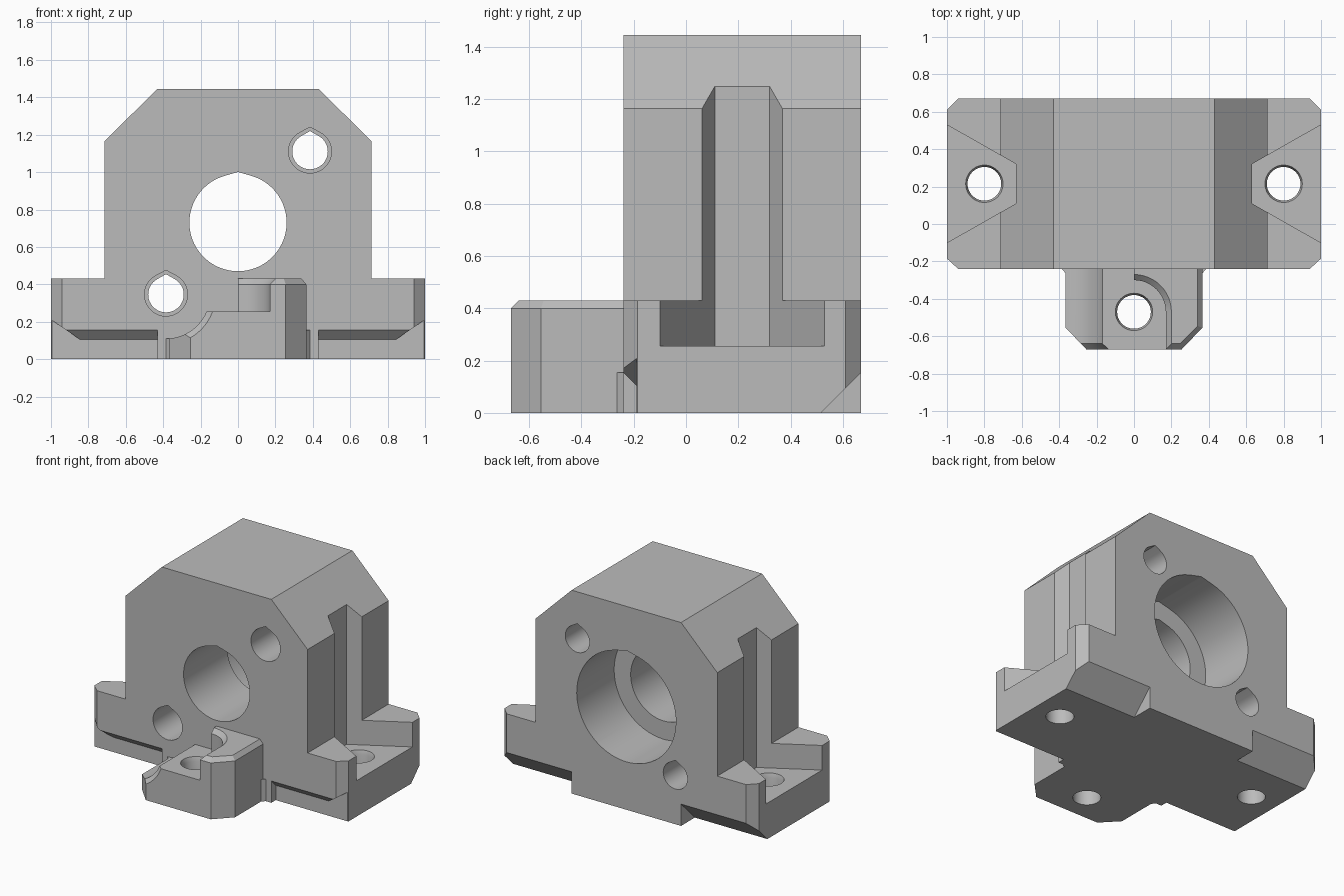
import bpy, bmesh
from math import sin, cos, pi, acos

if "Cube" in bpy.data.objects:
    bpy.data.objects.remove(bpy.data.objects["Cube"], do_unlink=True)

grey = bpy.data.materials.new("light grey")
grey.use_nodes = True
grey.diffuse_color = (0.5, 0.5, 0.5, 1)
grey.node_tree.nodes["Principled BSDF"].inputs["Base Color"].default_value = (0.5, 0.5, 0.5, 1)


def loft(name, rings):
    """Closed solid through rings of equal point count."""
    bm = bmesh.new()
    rows = [[bm.verts.new(p) for p in ring] for ring in rings]
    for a, b in zip(rows, rows[1:]):
        for i in range(len(a)):
            j = (i + 1) % len(a)
            bm.faces.new((a[i], a[j], b[j], b[i]))
    bm.faces.new(rows[0])
    bm.faces.new(rows[-1])
    bmesh.ops.recalc_face_normals(bm, faces=bm.faces)
    mesh = bpy.data.meshes.new(name)
    bm.to_mesh(mesh)
    bm.free()
    mesh.materials.append(grey)
    ob = bpy.data.objects.new(name, mesh)
    bpy.context.scene.collection.objects.link(ob)
    return ob


def along_x(name, pts, lo, hi):
    return loft(name, [[(x, y, z) for y, z in pts] for x in (lo, hi)])


def along_y(name, pts, lo, hi):
    return loft(name, [[(x, y, z) for x, z in pts] for y in (lo, hi)])


def along_z(name, pts, lo, hi):
    return loft(name, [[(x, y, z) for x, y in pts] for z in (lo, hi)])


def box(x0, x1, y0, y1):
    return [(x0, y0), (x1, y0), (x1, y1), (x0, y1)]


def circle(cx, cy, r, n=48):
    return [(cx + r * cos(2 * pi * i / n), cy + r * sin(2 * pi * i / n)) for i in range(n)]


def teardrop(cx, cz, r, peak, n=56):
    """Circle whose top runs tangentially into a shallow point."""
    a = acos(1 / peak)
    start, span = pi / 2 + a, 2 * pi - 2 * a
    pts = [(cx + r * cos(start + span * i / n), cz + r * sin(start + span * i / n)) for i in range(n + 1)]
    return pts + [(cx, cz + r * peak)]


def combine(ob, tool, op="DIFFERENCE"):
    """Apply one boolean and discard the tool."""
    mod = ob.modifiers.new("bool", "BOOLEAN")
    mod.operation, mod.solver, mod.object = op, "EXACT", tool
    bpy.context.view_layer.update()
    deps = bpy.context.evaluated_depsgraph_get()
    mesh = bpy.data.meshes.new_from_object(ob.evaluated_get(deps))
    ob.modifiers.clear()
    ob.data = mesh
    bpy.data.objects.remove(tool, do_unlink=True)


FRONT, BACK = -0.24, 0.67
HOLE = 0.345, 1.11

# Main block with wide flanges and sloped shoulders
half = [(1, 0), (1, 0.43), (0.715, 0.43), (0.715, 1.165), (0.43, 1.445)]
body = along_y("motor_mount_block", half + [(-x, z) for x, z in reversed(half)], FRONT, BACK)

for s in (-1, 1):
    # Clipped vertical corners of the flange
    for y, dy in ((FRONT, 0.055), (BACK, -0.06)):
        combine(body, along_z("corner_cut", [(s * 0.88, y - dy), (s * 1.06, y + 2 * dy),
                                             (s * 1.06, y - dy)], -0.1, 0.6))
    # Tapered screw pocket running up the side
    combine(body, along_z("pocket_cut", [(s * 0.63, 0.11), (s * 1.074, -0.142), (s * 1.074, 0.572),
                                         (s * 0.63, 0.32)], 0.255, 1.6))
    # Stepped relief under the front of the flange
    combine(body, along_x("front_relief", [(-0.19, -0.1), (-0.19, 0.105), (-0.29, 0.205), (-0.29, -0.1)],
                          s * 0.43, s * 1.1))
    combine(body, along_y("relief_end", [(s * 0.845, 0.105), (s * 1.1, 0.28), (s * 1.1, 0.05)], -0.3, -0.19))
    # Sloped relief under the back of the flange
    combine(body, along_x("back_relief", [(0.415, -0.1), (0.77, 0.255), (0.77, -0.1)], s * 0.43, s * 1.1))

# Front tongue with chamfered top
def outline(w, nose_w, shoulder, nose, z):
    right = [(w, 0, z), (w, shoulder, z), (nose_w, nose, z)]
    return right + [(-x, y, z) for x, y, z in reversed(right)]


tongue = loft("tongue", [outline(0.365, 0.255, -0.555, -0.67, 0), outline(0.365, 0.255, -0.555, -0.67, 0.4),
                         outline(0.34, 0.245, -0.545, -0.64, 0.43)])
foot = [(0.36, -0.27), (0.43, -0.19), (0.43, 0)]
combine(tongue, along_z("tongue_foot", foot + [(-x, y) for x, y in reversed(foot)], 0, 0.155), "UNION")

# Screw seat, open to the left and the front
combine(tongue, along_z("seat_left", box(-0.6, 0, -0.8, 0.1), 0.255, 0.6))
combine(tongue, along_z("seat_front", box(-0.1, 0.17, -0.8, -0.47), 0.255, 0.6))
combine(tongue, along_z("seat_round", circle(0, -0.47, 0.17), 0.255, 0.6))
combine(tongue, loft("seat_chamfer", [[(x, y, z) for x, y in circle(0, -0.47, r)]
                                      for r, z in ((0.17, 0.4), (0.23, 0.46))]))
combine(tongue, loft("seat_edge", [[(x, y, z) for x, y in box(-0.1, w, -0.8, -0.47)]
                                   for w, z in ((0.17, 0.4), (0.23, 0.46))]))

# Round clearance around the lower rod hole
combine(tongue, along_y("rod_clearance", circle(-0.385, HOLE[0], 0.235, 64), -0.8, 0.1))
combine(tongue, loft("clearance_chamfer", [[(x, y, z) for x, z in circle(-0.385, HOLE[0], r, 64)]
                                           for r, y in ((0.235, -0.64), (0.295, -0.7))]))
combine(body, tongue, "UNION")

# Main bore with a wide seat at the back
combine(body, along_y("bore", teardrop(0, 0.73, 0.26, 1.04), -0.4, 0.8))
combine(body, along_y("bearing_seat", teardrop(0, 0.73, 0.39, 1.03), 0.25, 0.8))

# Diagonal pair of stepped rod holes
for x, z in zip((-0.385, 0.385), HOLE):
    combine(body, along_y("rod_hole", teardrop(x, z, 0.095, 1.15, 36), -0.4, 0.8))
    combine(body, along_y("rod_hole_front", teardrop(x, z, 0.115, 1.13, 36), -0.4, 0.17))

# Three vertical screw holes with eased rims
for x, y in ((-0.8, 0.215), (0.8, 0.215), (0, -0.47)):
    combine(body, loft("screw_hole", [[(px, py, z) for px, py in circle(x, y, r)]
                                      for r, z in ((0.09, -0.1), (0.09, 0.225), (0.1, 0.255), (0.1, 0.35))]))

# Clean mesh and shade
bm = bmesh.new()
bm.from_mesh(body.data)
bmesh.ops.remove_doubles(bm, verts=bm.verts, dist=0.0001)
bm.to_mesh(body.data)
bm.free()
for ob in bpy.context.selected_objects:
    ob.select_set(False)
bpy.context.view_layer.objects.active = body
body.select_set(True)
bpy.ops.object.shade_smooth_by_angle(angle=0.35)
